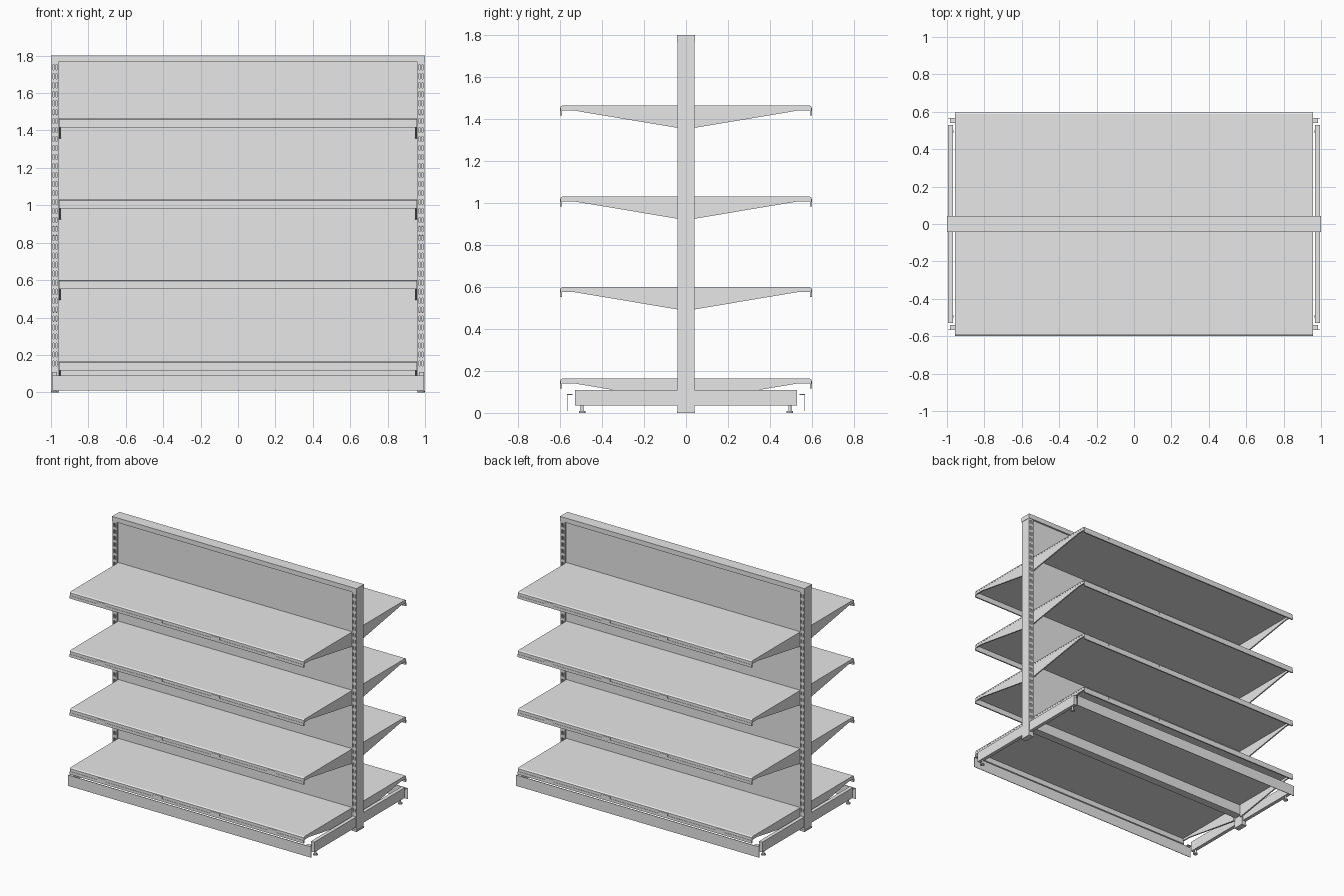
import bpy, bmesh
from mathutils import Vector

cube = bpy.data.objects.get("Cube")
if cube:
    bpy.data.objects.remove(cube, do_unlink=True)

GREY = (0.8, 0.8, 0.8, 1)
grey = bpy.data.materials.new("light_grey_metal")
grey.use_nodes = True
grey.diffuse_color = GREY
grey.node_tree.nodes["Principled BSDF"].inputs["Base Color"].default_value = GREY


def finish(name, bm):
    bmesh.ops.recalc_face_normals(bm, faces=bm.faces)
    mesh = bpy.data.meshes.new(name)
    bm.to_mesh(mesh)
    bm.free()
    mesh.materials.append(grey)
    obj = bpy.data.objects.new(name, mesh)
    bpy.context.collection.objects.link(obj)
    return obj


def add_prism(bm, profile, x0, x1):
    """Extrude a (y, z) profile along x."""
    face = bm.faces.new([bm.verts.new((x0, y, z)) for y, z in profile])
    new = bmesh.ops.extrude_face_region(bm, geom=[face])["geom"]
    verts = [v for v in new if isinstance(v, bmesh.types.BMVert)]
    bmesh.ops.translate(bm, verts=verts, vec=(x1 - x0, 0, 0))


def add_box(bm, x0, x1, y0, y1, z0, z1):
    add_prism(bm, [(y0, z0), (y1, z0), (y1, z1), (y0, z1)], x0, x1)


def box(name, *size):
    bm = bmesh.new()
    add_box(bm, *size)
    return finish(name, bm)


def prism(name, profile, x0, x1):
    bm = bmesh.new()
    add_prism(bm, profile, x0, x1)
    return finish(name, bm)


def post(name, side):
    """Upright with two columns of recessed slots on front and back."""
    bm = bmesh.new()
    add_box(bm, side * 0.96, side * 0.998, -0.04, 0.04, 0, 1.78)
    bmesh.ops.recalc_face_normals(bm, faces=bm.faces)
    columns = [(0.968, 0.974), (0.984, 0.990)]
    rows = [(0.14 + i * 0.048, 0.168 + i * 0.048) for i in range(34)]

    def cut(point, normal):
        geom = bm.verts[:] + bm.edges[:] + bm.faces[:]
        bmesh.ops.bisect_plane(bm, geom=geom, plane_co=point, plane_no=normal)

    for pair in columns:
        for x in pair:
            cut((side * x, 0, 0), (1, 0, 0))
    for pair in rows:
        for z in pair:
            cut((0, 0, z), (0, 0, 1))

    def within(value, pairs):
        return any(a < value < b for a, b in pairs)

    slots = []
    for f in bm.faces:
        c = f.calc_center_median()
        if abs(f.normal.y) > 0.9 and within(abs(c.x), columns) and within(c.z, rows):
            slots.append(f)
    bmesh.ops.inset_individual(bm, faces=slots, thickness=0.0003, depth=-0.012)
    return finish(name, bm)


def foot(name, x, y):
    """Levelling foot: threaded stem on a round pad."""
    bm = bmesh.new()
    for radius, z0, z1 in ((0.016, 0, 0.008), (0.007, 0.008, 0.04)):
        new = bmesh.ops.create_cone(bm, cap_ends=True, segments=12, radius1=radius,
                                    radius2=radius, depth=z1 - z0)
        bmesh.ops.translate(bm, verts=new["verts"], vec=Vector((x, y, (z0 + z1) / 2)))
    return finish(name, bm)


# Central frame
for side, label in ((1, "left"), (-1, "right")):
    post(label + "_post", side)
    box(label + "_post_foot", side * 0.957, side * 1.0, -0.042, 0.042, 0, 0.012)
box("back_panel", -0.96, 0.96, -0.03, 0.03, 0.08, 1.77)
box("top_cap", -1, 1, -0.043, 0.043, 1.765, 1.8)

# Cross-sections, as distance out from the centre and height from the shelf top
SHELF = [(0.03, 0), (0.588, 0), (0.598, -0.006), (0.598, -0.048),
         (0.590, -0.048), (0.590, -0.009), (0.03, -0.009)]
BRACKET = [(0.035, -0.004), (0.59, -0.004), (0.59, -0.025), (0.53, -0.025),
           (0.04, -0.107), (0.035, -0.107)]

for out, face in ((-1, "front"), (1, "back")):
    # Shelves with end brackets and a price rail
    for level, top in enumerate((0.165, 0.6, 1.032, 1.465), 1):
        name = f"{face}_shelf_{level}"

        def place(profile):
            return [(out * y, top + z) for y, z in profile]

        prism(name, place(SHELF), -0.957, 0.957)
        for side, label in ((1, "left"), (-1, "right")):
            prism(f"{name}_{label}_bracket", place(BRACKET), side * 0.946, side * 0.956)
        bm = bmesh.new()
        add_box(bm, -0.957, 0.957, out * 0.597, out * 0.6, top - 0.048, top - 0.027)
        for x in (-0.7, -0.235, 0.235, 0.7):
            add_box(bm, x - 0.035, x + 0.035, out * 0.597, out * 0.6, top - 0.027, top - 0.012)
        finish(name + "_price_rail", bm)

    # Base arms, feet and kick plate
    for side, label in ((1, "left"), (-1, "right")):
        box(f"{face}_{label}_base_arm", side * 0.968, side * 0.995,
            out * 0.04, out * 0.53, 0.035, 0.11)
        foot(f"{face}_{label}_foot", side * 0.98, out * 0.495)
        box(f"{face}_{label}_kick_tab", side * 0.95, side * 0.985,
            out * 0.54, out * 0.568, 0.086, 0.09)
    box(face + "_kick_plate", -0.995, 0.995, out * 0.564, out * 0.568, 0.01, 0.09)
